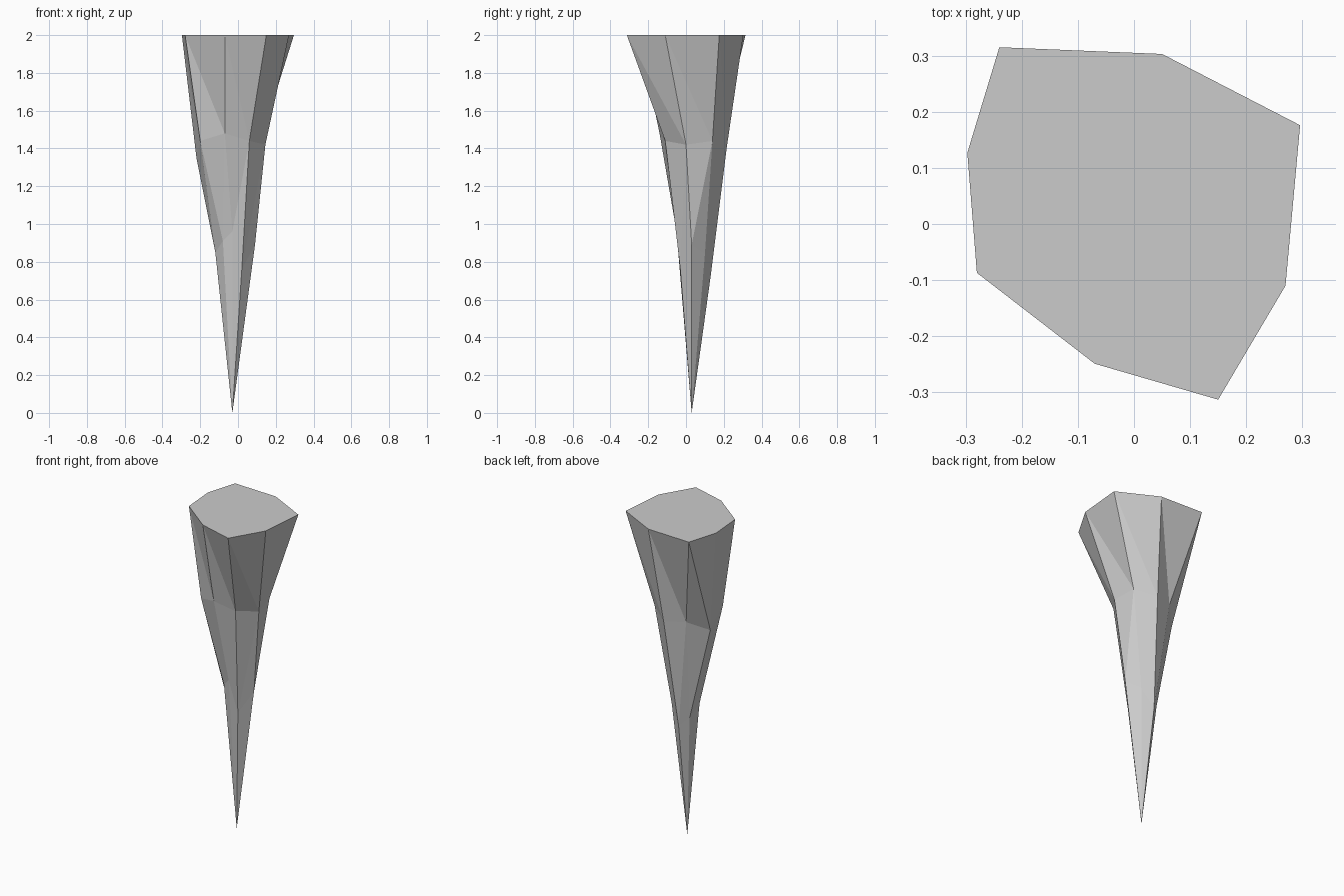
import bpy, bmesh

if "Cube" in bpy.data.objects:
    bpy.data.objects.remove(bpy.data.objects["Cube"])

# Cross-sections of the spike, listed in the same order round the axis
top = [(x, y, 2.0) for x, y in [(-.24, .315), (.05, .303), (.296, .176), (.27, -.11),
                                (.15, -.313), (-.07, -.249), (-.28, -.087), (-.297, .127)]]
middle = [(-.22, .073, 1.35), (-.12, .17, 1.41), (.005, .215, 1.40), (.12, .14, 1.44),
          (.145, 0, 1.42), (.06, -.11, 1.44), (-.07, -.14, 1.48), (-.2, -.08, 1.44)]
lower = [(-.09, .093, .77), (-.04, .13, .72), (.03, .1, .84), (.09, .03, .89),
         (.02, -.03, .76), (-.03, -.05, .96), (-.08, -.025, .91), (-.12, .037, .85)]

bm = bmesh.new()
rings = [[bm.verts.new(p) for p in ring] for ring in (top, middle, lower)]
tip = bm.verts.new((-.03, .03, 0))
a, b, c = rings
n = len(a)

# Flat cap
bm.faces.new(a)
for i in range(n):
    j = (i + 1) % n
    # Upper band twists one way
    bm.faces.new((a[i], a[j], b[j]))
    bm.faces.new((a[i], b[j], b[i]))
    # Middle band twists back
    bm.faces.new((b[i], b[j], c[i]))
    bm.faces.new((b[j], c[j], c[i]))
    # Pointed end
    bm.faces.new((c[i], c[j], tip))
bmesh.ops.recalc_face_normals(bm, faces=bm.faces)

mesh = bpy.data.meshes.new("hanging_spike")
bm.to_mesh(mesh)
bm.free()
bpy.context.collection.objects.link(bpy.data.objects.new("hanging_spike", mesh))
